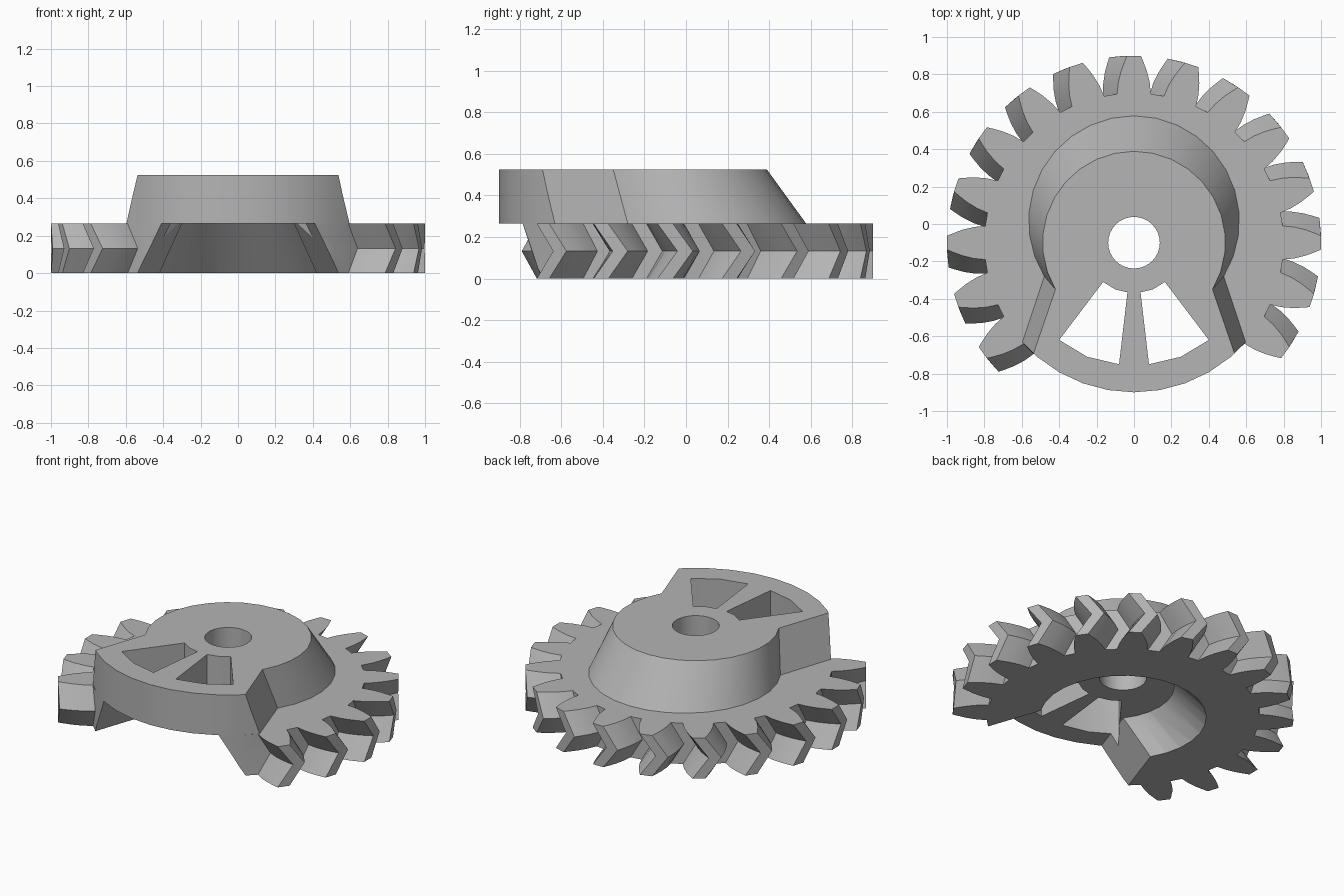
import bpy
import bmesh
from math import sin, cos, pi, radians, atan2, hypot, asin

if "Cube" in bpy.data.objects:
    bpy.data.objects.remove(bpy.data.objects["Cube"], do_unlink=True)

AXIS_Y = -0.1      # gear axis position
ROOT = 0.8         # root radius, also the rim of the raised sector
DECK = 0.264       # top of the gear
TOP = 0.525        # top of the raised hub

grey = bpy.data.materials.new("plain_grey")
grey.use_nodes = True
grey.diffuse_color = (0.46, 0.46, 0.46, 1)
grey.node_tree.nodes["Principled BSDF"].inputs["Base Color"].default_value = (0.46, 0.46, 0.46, 1)


def loft(name, layers):
    """Solid through matching closed outlines, given as (z, points)."""
    bm = bmesh.new()
    rings = [[bm.verts.new((x, y, z)) for x, y in pts] for z, pts in layers]
    n = len(rings[0])
    for low, high in zip(rings, rings[1:]):
        for i in range(n):
            j = (i + 1) % n
            bm.faces.new((low[i], low[j], high[j], high[i]))
    bm.faces.new(rings[0][::-1])
    bm.faces.new(rings[-1])
    bmesh.ops.recalc_face_normals(bm, faces=bm.faces)
    mesh = bpy.data.meshes.new(name)
    bm.to_mesh(mesh)
    bm.free()
    mesh.materials.append(grey)
    obj = bpy.data.objects.new(name, mesh)
    bpy.context.collection.objects.link(obj)
    return obj


def polar(radius, angle):
    return radius * cos(angle), AXIS_Y + radius * sin(angle)


def disc(radius, count):
    return [polar(radius, 2 * pi * i / count) for i in range(count)]


def keyhole(throat, centre_y, slope, steps=20):
    """Round hub outline that opens into a wedge towards the front."""
    tx, ty = throat
    radius = hypot(tx, ty - centre_y)
    start = atan2(ty - centre_y, tx)
    sweep = pi - 2 * start
    arc = [(radius * cos(start + sweep * i / steps),
            centre_y + radius * sin(start + sweep * i / steps)) for i in range(steps + 1)]
    end = tx + slope * (ty + 1.1)
    return arc + [(-end, -1.1), (end, -1.1)]


def blend(a, b, t):
    return [(p[0] + (q[0] - p[0]) * t, p[1] + (q[1] - p[1]) * t) for p, q in zip(a, b)]


def combine(target, cutter, operation):
    mod = target.modifiers.new("cut", 'BOOLEAN')
    mod.object = cutter
    mod.operation = operation
    mod.solver = 'EXACT'
    bpy.context.view_layer.objects.active = target
    bpy.ops.object.modifier_apply(modifier=mod.name)


def gear_outline(twist):
    """Fifteen teeth round the back, plain rim at the front."""
    flank = [(ROOT, 0.09), (0.86, 0.084), (0.92, 0.069), (0.97, 0.05), (1.0, 0.037)]
    pts = []
    for k in range(-2, 13):
        mid = radians(18 * k + twist)
        pts += [polar(r, mid - asin(w / r)) for r, w in flank]
        pts += [polar(r, mid + asin(w / r)) for r, w in reversed(flank)]
    pts += [polar(ROOT, radians(a)) for a in range(230, 311, 10)]
    return pts


# Herringbone gear
gear = loft("herringbone_gear", [(0, gear_outline(0)), (DECK / 2, gear_outline(5.5)),
                                 (DECK, gear_outline(0))])

# Raised hub with slanted walls, trimmed to the rim
hub_low = keyhole((0.48, -0.28), 0.015, 0.333)
hub_high = keyhole((0.42, -0.35), AXIS_Y, 0.343)
hub = loft("raised_hub", [(DECK, hub_low), (TOP, hub_high)])
rim = loft("rim_trim", [(0, disc(ROOT, 36)), (1, disc(ROOT, 36))])
combine(hub, rim, 'INTERSECT')

# Tapered hollow under the hub
roof = keyhole((0.30, -0.455), -0.222, 0.333)
hollow = loft("hollow_cutter", [(DECK * t, blend(hub_high, roof, t)) for t in (-0.1, 1.1)])
combine(gear, hollow, 'DIFFERENCE')

# Shaft hole
shaft = loft("shaft_cutter", [(-0.1, disc(0.138, 32)), (1, disc(0.138, 32))])
combine(hub, shaft, 'DIFFERENCE')

# Two windows either side of the spoke
window = [(0.035, -0.365), (0.08, -0.75), (0.25, -0.71), (0.40, -0.62), (0.165, -0.31), (0.1, -0.35)]
cutters = [rim, hollow, shaft]
for side in (1, -1):
    outline = [(side * x, y) for x, y in window]
    cutter = loft("window_cutter", [(-0.1, outline), (1, outline)])
    combine(hub, cutter, 'DIFFERENCE')
    combine(gear, cutter, 'DIFFERENCE')
    cutters.append(cutter)

for cutter in cutters:
    bpy.data.objects.remove(cutter, do_unlink=True)

# Smooth curved walls, sharp edges kept
bpy.ops.object.select_all(action='DESELECT')
for part in (gear, hub):
    part.select_set(True)
bpy.context.view_layer.objects.active = gear
bpy.ops.object.shade_smooth_by_angle(angle=radians(25))
